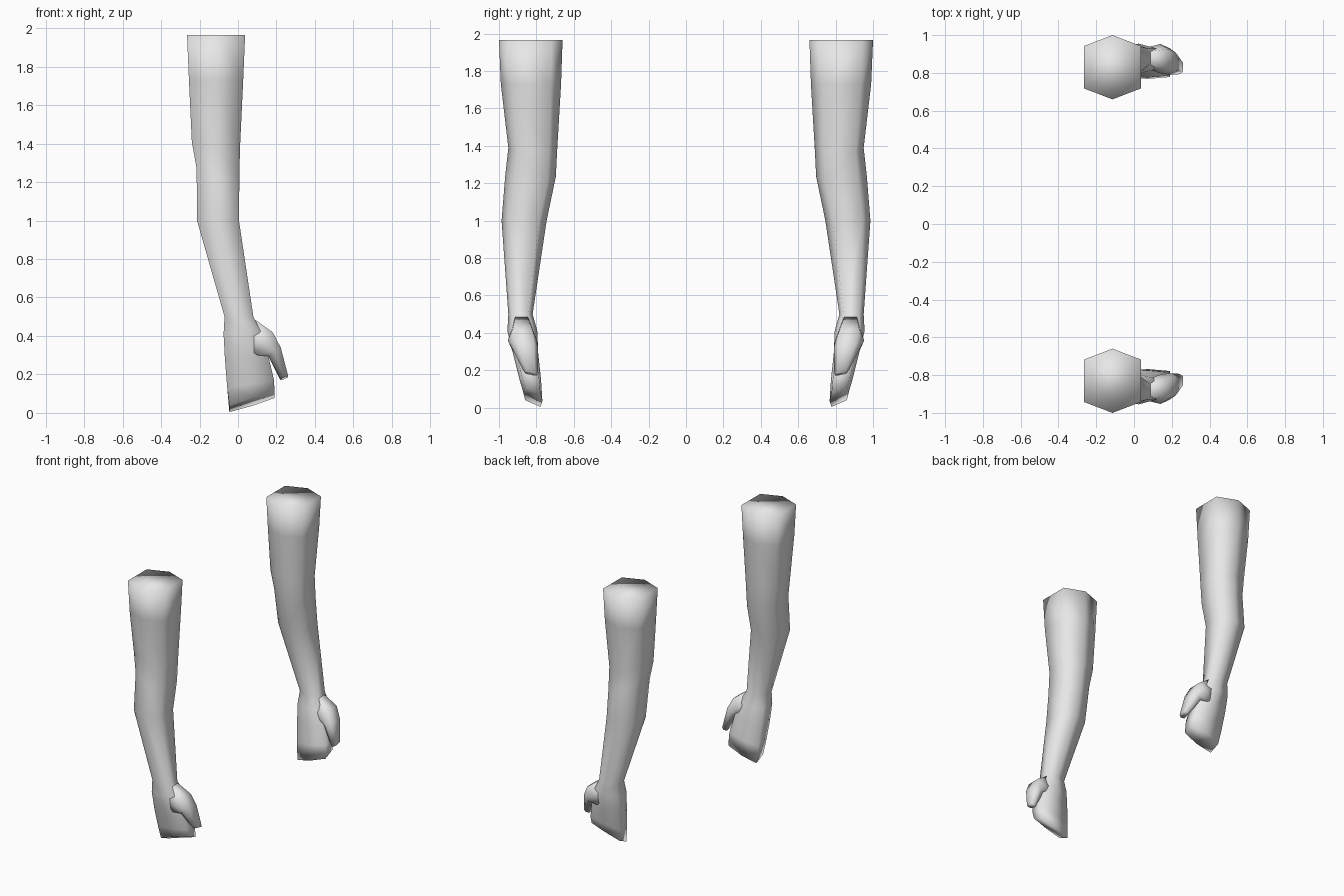
import bpy
import bmesh

if "Cube" in bpy.data.objects:
    bpy.data.objects.remove(bpy.data.objects["Cube"])

skin = bpy.data.materials.new("light grey")
skin.diffuse_color = (0.8, 0.8, 0.8, 1)
skin.use_nodes = True
skin.node_tree.nodes["Principled BSDF"].inputs["Base Color"].default_value = skin.diffuse_color


def ring(x0, z0, x1, z1, y0, y1, tilt=0.0, inset=0.17):
    """Six-sided section between two side points, ridged front and back."""
    pts = []
    for fx, fy in ((0, inset), (0.5, 0), (1, inset),
                   (1, 1 - inset), (0.5, 1), (0, 1 - inset)):
        pts.append((x0 + (x1 - x0) * fx,
                    y0 + (y1 - y0) * fy,
                    z0 + (z1 - z0) * fx + tilt * (fy - 0.5)))
    return pts


def loft(name, sections):
    """Skin the sections, cap both ends, and mirror to the other side."""
    bm = bmesh.new()
    loops = [[bm.verts.new(p) for p in ring(*s)] for s in sections]
    for a, b in zip(loops, loops[1:]):
        for i in range(6):
            j = (i + 1) % 6
            bm.faces.new((a[i], a[j], b[j], b[i]))
    bm.faces.new(loops[0])
    bm.faces.new(loops[-1][::-1])
    bmesh.ops.recalc_face_normals(bm, faces=bm.faces)
    for f in bm.faces:
        f.smooth = True
    mesh = bpy.data.meshes.new(name)
    bm.to_mesh(mesh)
    bm.free()
    mesh.materials.append(skin)
    obj = bpy.data.objects.new(name, mesh)
    bpy.context.collection.objects.link(obj)
    mod = obj.modifiers.new("other_side", 'MIRROR')
    mod.use_axis = (False, True, False)
    mod.use_mirror_merge = False
    return obj


# Upper arm, elbow, forearm, wrist and closed fingers
loft("arm_and_hand", [
    (-0.265, 1.965, 0.037, 1.965, -1.0, -0.66),
    (-0.255, 1.73, 0.027, 1.73, -0.99, -0.668),
    (-0.24, 1.41, 0.01, 1.37, -0.95, -0.688),
    (-0.215, 1.27, 0.007, 1.20, -0.967, -0.696),
    (-0.213, 1.00, 0.005, 1.00, -0.986, -0.745),
    (-0.07, 0.50, 0.08, 0.50, -0.95, -0.82),
    (-0.075, 0.41, 0.125, 0.41, -0.955, -0.795),
    (-0.068, 0.28, 0.157, 0.30, -0.925, -0.79, 0, 0.12),
    (-0.056, 0.13, 0.187, 0.17, -0.89, -0.775, 0.0, 0.1),
    (-0.045, 0.022, 0.19, 0.095, -0.87, -0.768, -0.045, 0.1),
])

# Thumb growing out of the side of the palm
loft("thumb", [
    (0.02, 0.36, 0.08, 0.49, -0.93, -0.83),
    (0.10, 0.30, 0.18, 0.42, -0.953, -0.797),
    (0.157, 0.295, 0.222, 0.34, -0.93, -0.79),
    (0.22, 0.175, 0.26, 0.19, -0.865, -0.793, -0.015),
])
